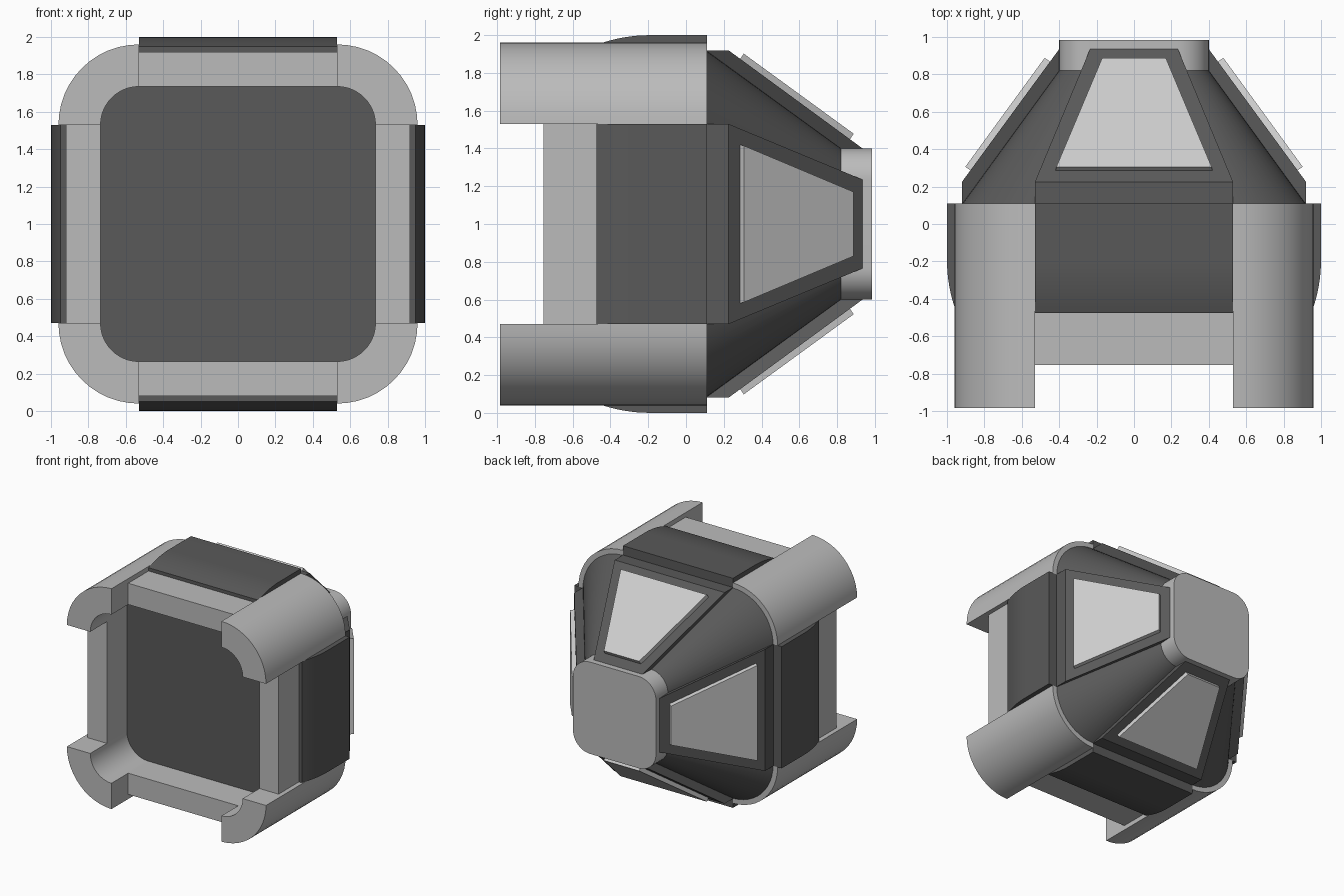
import bpy, bmesh
from math import sin, cos, pi, sqrt
from mathutils import Matrix, Vector

if "Cube" in bpy.data.objects:
    bpy.data.objects.remove(bpy.data.objects["Cube"])

AXIS = Vector((0, 0, 1))  # the body axis runs along y at z = 1


def material(name, v):
    m = bpy.data.materials.new(name)
    m.diffuse_color = (v, v, v, 1)
    m.use_nodes = True
    m.node_tree.nodes["Principled BSDF"].inputs["Base Color"].default_value = m.diffuse_color
    return m


DARK = material("dark_grey", 0.1)
LIGHT = material("light_grey", 0.5)
PALE = material("pale_grey", 0.7)


def loft(name, loops, mat, turn=0):
    """Closed solid through matching loops, turned by quarter turns about the body axis."""
    bm = bmesh.new()
    rings = [[bm.verts.new(p) for p in loop] for loop in loops]
    n = len(rings[0])
    for a, b in zip(rings, rings[1:]):
        for i in range(n):
            j = (i + 1) % n
            bm.faces.new((a[i], a[j], b[j], b[i]))
    bm.faces.new(rings[0])
    bm.faces.new(rings[-1])
    bmesh.ops.recalc_face_normals(bm, faces=bm.faces)
    bm.transform(Matrix.Translation(AXIS) @ Matrix.Rotation(turn * pi / 2, 4, 'Y'))
    mesh = bpy.data.meshes.new(name)
    bm.to_mesh(mesh)
    bm.free()
    mesh.materials.append(mat)
    ob = bpy.data.objects.new(name, mesh)
    bpy.context.collection.objects.link(ob)
    return ob


def rounded(flat, r, y, seg=12):
    """Rounded square in xz with half flat length and corner radius."""
    pts = []
    for k, (sx, sz) in enumerate(((1, 1), (-1, 1), (-1, -1), (1, -1))):
        for i in range(seg + 1):
            a = (k + i / seg) * pi / 2
            pts.append((sx * flat + r * cos(a), y, sz * flat + r * sin(a)))
    return pts


def section(profile, widths, side):
    return [(side * w, y, r) for (y, r), w in zip(profile, widths)]


def slab(name, profile, widths, mat, turn):
    """Profile in (y, distance from axis), spread sideways by a half width per point."""
    loft(name, [section(profile, widths, -1), section(profile, widths, 1)], mat, turn)


# Core, tapered back and nose
loft("core", [rounded(0.53, 0.206, -0.48), rounded(0.53, 0.206, 0.11)], DARK)
loft("tapered_back", [rounded(0.53, 0.39, 0.105), rounded(0.235, 0.165, 0.82)], DARK)
loft("nose", [rounded(0.235, 0.165, 0.815), rounded(0.235, 0.165, 0.985)], LIGHT)

# Curved outer edge of the side panels
R = 0.82
curve = [(-0.475 + 0.285 * i / 8, 1 - R + sqrt(R * R - (0.285 * (1 - i / 8)) ** 2))
         for i in range(9)]
side_profile = [(-0.475, 0.735)] + curve + [(0.11, 1.0), (0.11, 0.735)]

for k in range(4):
    # Quarter-round corner rail
    arc = [(i / 12) * pi / 2 for i in range(13)]
    ring = [(0.43, a) for a in arc] + [(0.205, a) for a in reversed(arc)]
    loft(f"corner_rail_{k}",
         [[(0.53 + r * cos(a), y, 0.53 + r * sin(a)) for r, a in ring] for y in (-0.985, 0.11)],
         LIGHT, k)
    # Light front lip and dark side panel
    slab(f"front_lip_{k}", [(-0.755, 0.735), (-0.755, 0.92), (-0.46, 0.92), (-0.46, 0.735)],
         [0.53] * 4, LIGHT, k)
    slab(f"side_panel_{k}", side_profile, [0.53] * len(side_profile), DARK, k)
    # Sloped window frame with a raised pane
    slab(f"window_frame_{k}",
         [(0.10, 0.90), (0.11, 0.92), (0.225, 0.92), (0.935, 0.40), (0.82, 0.39)],
         [0.53, 0.53, 0.53, 0.235, 0.235], DARK, k)
    slab(f"window_pane_{k}", [(0.285, 0.872), (0.306, 0.902), (0.888, 0.478), (0.867, 0.446)],
         [0.42, 0.415, 0.17, 0.175], PALE, k)

# Smooth the curves, keep the edges sharp
for ob in bpy.context.collection.objects:
    ob.select_set(True)
    bpy.context.view_layer.objects.active = ob
bpy.ops.object.shade_smooth_by_angle(angle=pi / 6)
